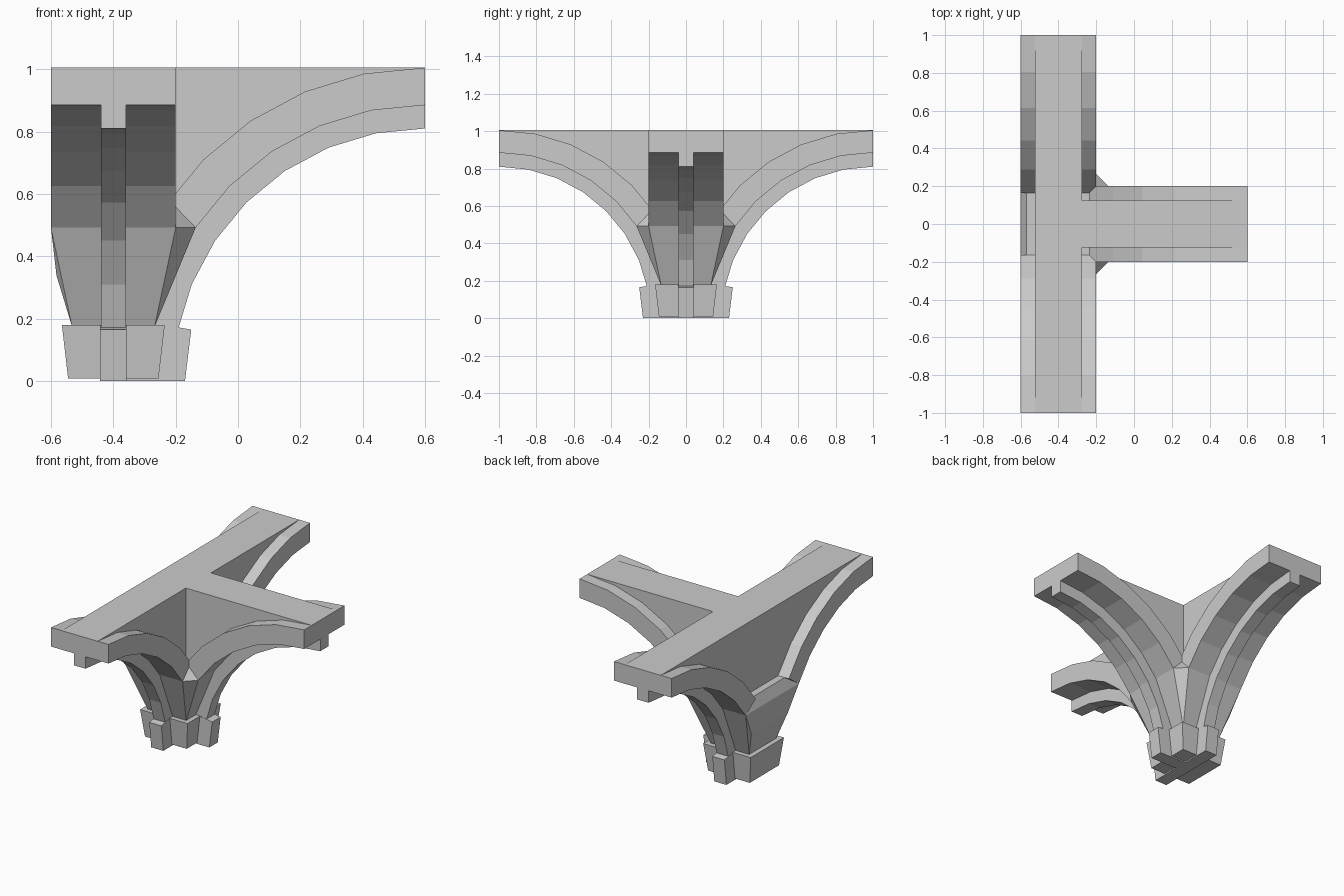
import bpy, bmesh
from math import sin, cos, pi
from mathutils import Matrix

if "Cube" in bpy.data.objects:
    bpy.data.objects.remove(bpy.data.objects["Cube"])

CX = -0.4            # column axis
TOP = 1.005
STEP = pi / 16       # arch facet angle


def arc(radius, last):
    """Arch points (distance from axis, height), from arm tip downwards."""
    return [(1 - radius * sin(k * STEP), radius * cos(k * STEP)) for k in range(last + 1)]


def finish(name, bm, angle=0):
    bmesh.ops.recalc_face_normals(bm, faces=bm.faces)
    bm.transform(Matrix.Translation((CX, 0, 0)) @ Matrix.Rotation(angle, 4, 'Z'))
    me = bpy.data.meshes.new(name)
    bm.to_mesh(me)
    bm.free()
    ob = bpy.data.objects.new(name, me)
    bpy.context.collection.objects.link(ob)


def prism(name, profile, half, angle):
    """Extrude a side profile across the arm's width."""
    bm = bmesh.new()
    sides = [[bm.verts.new((r, t, z)) for r, z in profile] for t in (-half, half)]
    a, b = sides
    bm.faces.new(a)
    bm.faces.new(b[::-1])
    n = len(a)
    for i in range(n):
        j = (i + 1) % n
        bm.faces.new((a[i], b[i], b[j], a[j]))
    finish(name, bm, angle)


def hull(name, points):
    bm = bmesh.new()
    for p in points:
        bm.verts.new(p)
    res = bmesh.ops.convex_hull(bm, input=bm.verts)
    loose = [v for v in bm.verts if not v.link_faces]
    bmesh.ops.delete(bm, geom=loose, context='VERTS')
    bmesh.ops.dissolve_limit(bm, angle_limit=0.01, verts=bm.verts, edges=bm.edges)
    finish(name, bm)


def square(h, z):
    return [(x, y, z) for x in (-h, h) for y in (-h, h)]


# Three arched arms: right, back and front
for label, ang in (("right", 0), ("back", pi / 2), ("front", -pi / 2)):
    # wide arch band
    prism(label + "_arch_band", arc(TOP, 5) + arc(0.885, 5)[::-1], 0.2, ang)
    # narrow rib under the band, running down the column
    prism(label + "_under_rib", arc(0.81, 7) + [(0, 0.16), (0, 0.45)] + arc(0.92, 5)[::-1],
          0.04, ang)
    # recessed web filling the space above the arch
    prism(label + "_web", arc(0.95, 5) + [(0, 0.45), (0, TOP), (1, TOP)], 0.125, ang)
    # rib foot on the base
    prism(label + "_rib_foot", [(0, 0), (0.23, 0), (0.25, 0.165), (0.16, 0.18), (0, 0.18)],
          0.042, ang)

# Flared column core with corner fills between the arms
inner = arc(0.885, 7)
r5, z5 = inner[5]
points = square(inner[7][0], inner[7][1]) + square(inner[6][0], inner[6][1])
for s in (-1, 1):
    points += [(r5, s * 0.2, z5), (0.2, s * r5, z5), (-0.2, s * r5, z5),
               (0.2, s * 0.2, 0.558), (-0.17, s * 0.164, 0.558)]
hull("column_core", points)

# Tapered base block
hull("base_block", square(0.145, 0.008) + square(0.165, 0.18))
